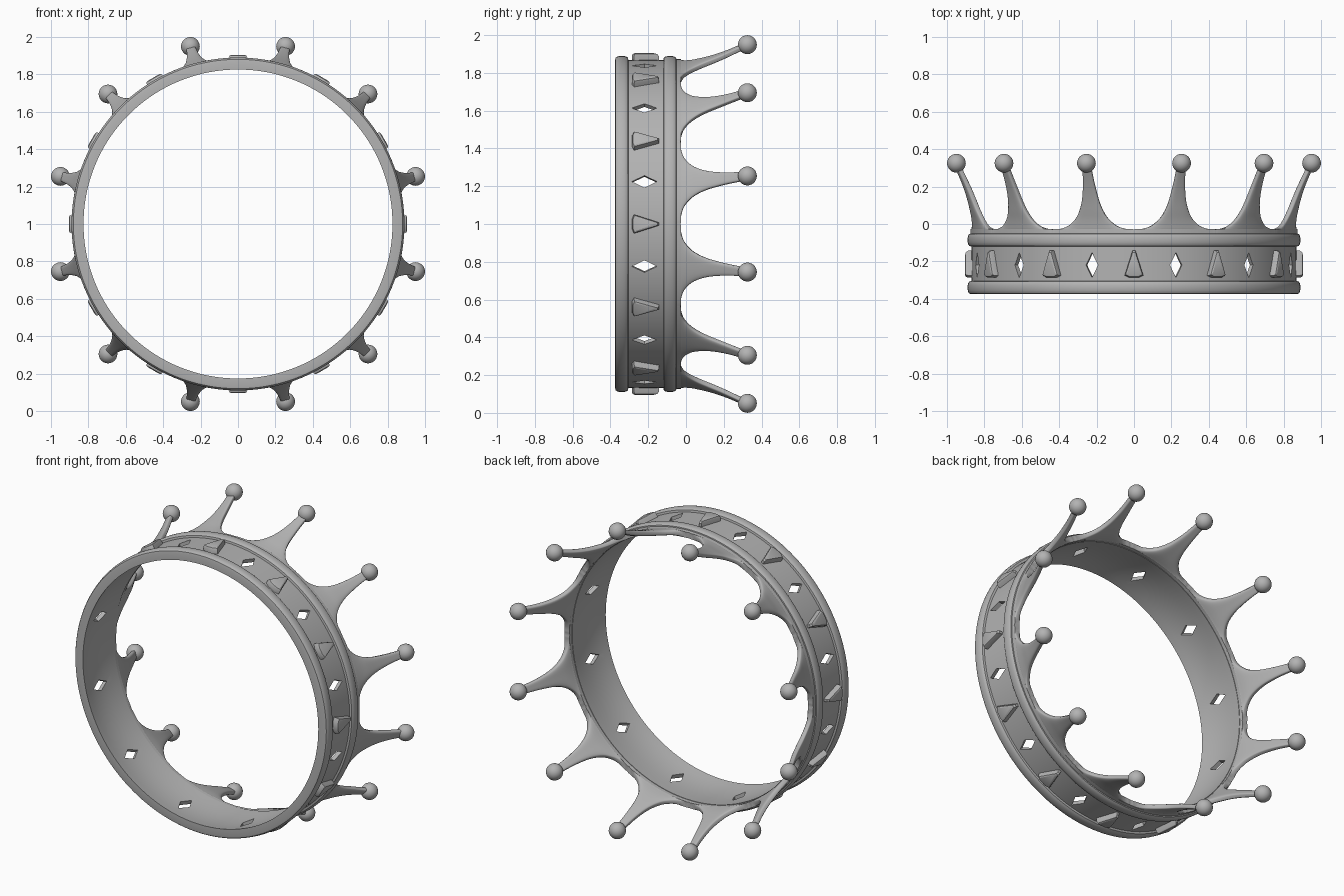
import bpy, bmesh
from math import sin, cos, pi
from mathutils import Vector

if "Cube" in bpy.data.objects:
    bpy.data.objects.remove(bpy.data.objects["Cube"])

metal = bpy.data.materials.new("grey_metal")
metal.use_nodes = True
GREY = (0.45, 0.45, 0.45, 1)
metal.diffuse_color = GREY
metal.node_tree.nodes["Principled BSDF"].inputs["Base Color"].default_value = GREY

STEP = pi / 6          # twelve repeats round the ring


def polar(a, r, y):
    return Vector((r * sin(a), y, 1 + r * cos(a)))


def finish(bm, name, angle=0.6):
    bmesh.ops.remove_doubles(bm, verts=bm.verts, dist=0.0002)
    bmesh.ops.recalc_face_normals(bm, faces=bm.faces)
    me = bpy.data.meshes.new(name)
    bm.to_mesh(me)
    bm.free()
    me.materials.append(metal)
    ob = bpy.data.objects.new(name, me)
    bpy.context.collection.objects.link(ob)
    smooth(ob, angle)
    return ob


def smooth(ob, angle):
    bpy.ops.object.select_all(action='DESELECT')
    ob.select_set(True)
    bpy.context.view_layer.objects.active = ob
    bpy.ops.object.shade_smooth_by_angle(angle=angle)


def prism(bm, a, shape, levels):
    """Solid at angle a; shape is (tangent, y), levels are (radius, scale)."""
    cx = sum(p[0] for p in shape) / len(shape)
    cy = sum(p[1] for p in shape) / len(shape)
    out, tan = Vector((sin(a), 0, cos(a))), Vector((cos(a), 0, -sin(a)))
    base = Vector((0, 0, 1))
    loops = []
    for r, k in levels:
        loops.append([bm.verts.new(base + out * r + tan * (cx + (t - cx) * k)
                                   + Vector((0, cy + (y - cy) * k, 0)))
                      for t, y in shape])
    n = len(shape)
    for lo, hi in zip(loops, loops[1:]):
        for i in range(n):
            bm.faces.new((lo[i], lo[(i + 1) % n], hi[(i + 1) % n], hi[i]))
    bm.faces.new(loops[0][::-1])
    bm.faces.new(loops[-1])


# Band with two rounded rails, turned round the y axis
def rail(y0, y1, r0, r1):
    mid, half = (y0 + y1) / 2, (y1 - y0) / 2
    return [(mid - half * cos(pi * i / 8), r0 + (r1 - r0) * sin(pi * i / 8) ** 0.6)
            for i in range(9)]


profile = [(-0.375, 0.826)] + rail(-0.375, -0.305, 0.868, 0.89)
profile += rail(-0.12, -0.05, 0.868, 0.89)
profile += [(-0.05, 0.833), (-0.1, 0.838), (-0.16, 0.843), (-0.22, 0.844),
            (-0.28, 0.841), (-0.33, 0.834)]
bm = bmesh.new()
SEG = 144
rings = [[bm.verts.new(polar(2 * pi * k / SEG, r, y)) for y, r in profile]
         for k in range(SEG)]
for k in range(SEG):
    p, q = rings[k], rings[(k + 1) % SEG]
    for i in range(len(profile)):
        j = (i + 1) % len(profile)
        bm.faces.new((p[i], p[j], q[j], q[i]))
band = finish(bm, "band")

# Diamond openings through the band
bm = bmesh.new()
diamond = [(0, -0.287), (0.033, -0.22), (0, -0.153), (-0.033, -0.22)]
for k in range(12):
    prism(bm, (k + 0.5) * STEP, diamond, [(0.78, 1), (0.95, 1)])
cutter = finish(bm, "diamond_cutter")
cutter.hide_render = True
cut = band.modifiers.new("openings", 'BOOLEAN')
cut.operation, cut.solver, cut.object = 'DIFFERENCE', 'EXACT', cutter
bpy.context.view_layer.objects.active = band
bpy.ops.object.modifier_apply(modifier=cut.name)
bpy.data.objects.remove(cutter)
smooth(band, 0.6)

# Raised triangular studs between the openings
bm = bmesh.new()
triangle = [(-0.05, -0.275), (-0.025, -0.287), (0.025, -0.287), (0.05, -0.275),
            (0.008, -0.143), (-0.008, -0.143)]
for k in range(12):
    prism(bm, k * STEP, triangle, [(0.855, 1), (0.888, 1), (0.9, 0.9), (0.904, 0.7)])
finish(bm, "triangle_studs", 0.5)

# Flared points: (y, half width, centre radius, half thickness)
FULL = 0.228
keys = [(-0.07, FULL, 0.855, 0.019), (-0.03, FULL, 0.855, 0.019),
        (-0.027, 0.19, 0.855, 0.019), (-0.016, 0.148, 0.857, 0.019),
        (0.0, 0.12, 0.86, 0.019), (0.03, 0.088, 0.867, 0.019),
        (0.07, 0.064, 0.879, 0.019), (0.12, 0.046, 0.895, 0.018),
        (0.18, 0.034, 0.917, 0.017), (0.24, 0.026, 0.943, 0.016),
        (0.32, 0.02, 0.981, 0.015)]


def spline(pts, n):
    pts = [Vector(p) for p in pts]
    rows = []
    for i in range(len(pts) - 1):
        a, b = pts[max(i - 1, 0)], pts[i]
        c, d = pts[i + 1], pts[min(i + 2, len(pts) - 1)]
        for s in range(n if i else 1):
            t = s / n
            rows.append(b + (c - a) * (t / 2) + (2 * a - 5 * b + 4 * c - d) * (t * t / 2)
                        + (3 * b - a - 3 * c + d) * (t ** 3 / 2))
    return rows + [pts[-1]]


bm = bmesh.new()
COLS = 14
rows = spline(keys, 3)
for k in range(12):
    mid = (k + 0.5) * STEP
    loops = []
    for y, w, r, th in rows:
        w = min(w, FULL)
        edge = 0.45 + 0.55 * (w / FULL) ** 4
        outer, inner = [], []
        for c in range(COLS + 1):
            s = sin(pi / 2 * (2 * c / COLS - 1))
            h = th * (edge + (1 - edge) * max(0, 1 - s ** 4) ** 0.5)
            a = mid + s * w / FULL * STEP / 2
            outer.append(bm.verts.new(polar(a, r + h, y)))
            inner.append(bm.verts.new(polar(a, r - h, y)))
        loops.append(outer + inner[::-1])
    n = len(loops[0])
    for ri, (lo, hi) in enumerate(zip(loops, loops[1:])):
        for i in range(n):
            if ri == 0 and i in (COLS, n - 1):
                continue        # neighbouring points join here
            bm.faces.new((lo[i], lo[(i + 1) % n], hi[(i + 1) % n], hi[i]))
    bm.faces.new(loops[-1])
finish(bm, "crown_points", 0.8)

# Balls on the tips
bm = bmesh.new()
for k in range(12):
    made = bmesh.ops.create_uvsphere(bm, u_segments=28, v_segments=16, radius=0.05)
    bmesh.ops.translate(bm, verts=made["verts"],
                        vec=polar((k + 0.5) * STEP, 0.983, 0.325))
finish(bm, "tip_balls", 1.0)
